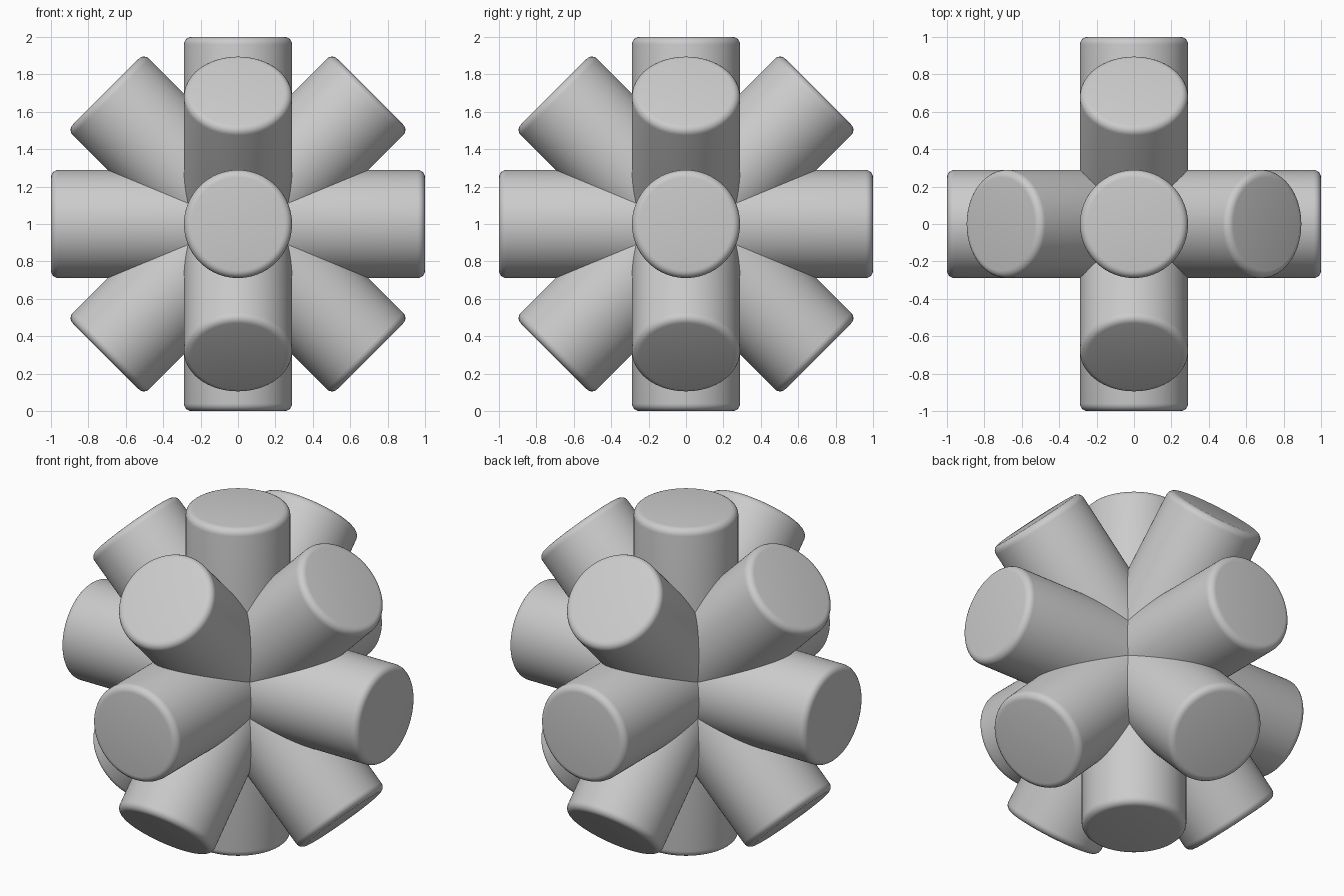
import bpy
import math

if "Cube" in bpy.data.objects:
    bpy.data.objects.remove(bpy.data.objects["Cube"])

RADIUS = 0.289
LENGTH = 2.0
CENTRE = (0, 0, 1)


def add_rod(name, rotation):
    """Round rod through the centre with softly rounded end rims."""
    bpy.ops.mesh.primitive_cylinder_add(vertices=128, radius=RADIUS, depth=LENGTH,
                                        location=CENTRE, rotation=rotation)
    rod = bpy.context.object
    rod.name = name
    bevel = rod.modifiers.new("rounded_rim", "BEVEL")
    bevel.width = 0.04
    bevel.segments = 5
    bevel.limit_method = "ANGLE"
    bevel.angle_limit = math.radians(40)
    bpy.ops.object.modifier_apply(modifier=bevel.name)
    bpy.ops.object.shade_smooth_by_angle(angle=math.radians(30))


# Upright rod shared by both rings of spokes
add_rod("vertical_rod", (0, 0, 0))

# Level and slanted rods: one set in the XZ plane, one in the YZ plane
for label, degrees in (("slant_up", 45), ("level", 90), ("slant_down", 135)):
    angle = math.radians(degrees)
    add_rod("side_rod_" + label, (0, angle, 0))
    add_rod("depth_rod_" + label, (angle, 0, 0))
